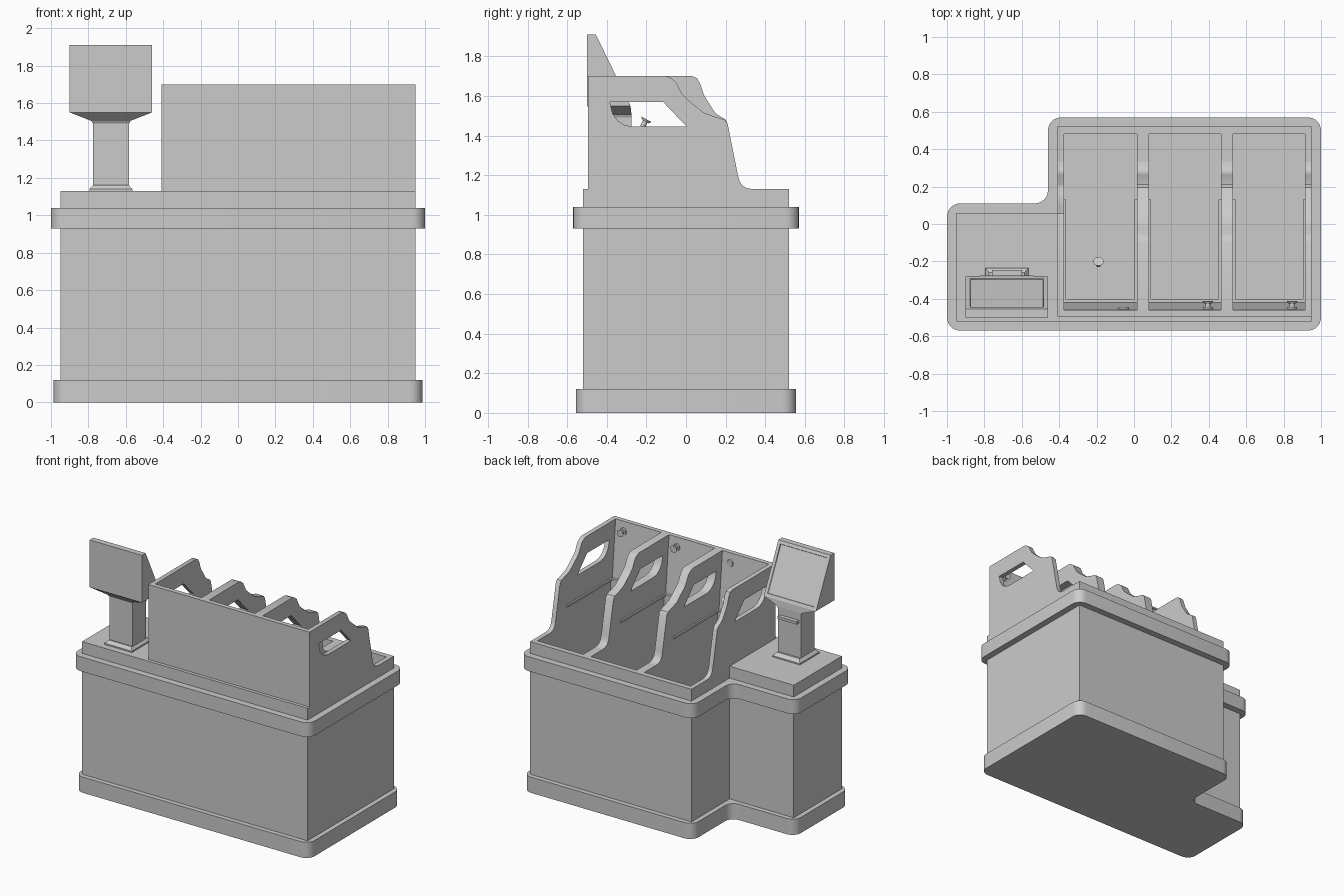
import bpy, bmesh, math
from mathutils import Matrix, Vector

if "Cube" in bpy.data.objects:
    bpy.data.objects.remove(bpy.data.objects["Cube"])

SIDEWAYS = Matrix(((0, 0, 1, 0), (1, 0, 0, 0), (0, 1, 0, 0), (0, 0, 0, 1)))


def plate(name, loops, a, b, sideways=False):
    """Filled outline with holes, extruded a..b along z (or along x when sideways)."""
    cu = bpy.data.curves.new(name, 'CURVE')
    cu.dimensions, cu.fill_mode, cu.extrude = '2D', 'BOTH', (b - a) / 2
    for pts in loops:
        sp = cu.splines.new('POLY')
        sp.points.add(len(pts) - 1)
        for p, q in zip(sp.points, pts):
            p.co = (q[0], q[1], 0, 1)
        sp.use_cyclic_u = True
    ob = bpy.data.objects.new(name, cu)
    bpy.context.collection.objects.link(ob)
    bpy.ops.object.select_all(action='DESELECT')
    ob.select_set(True)
    bpy.context.view_layer.objects.active = ob
    bpy.ops.object.convert(target='MESH')
    ob = bpy.context.view_layer.objects.active
    m = Matrix.Translation((0, 0, (a + b) / 2))
    ob.data.transform(SIDEWAYS @ m if sideways else m)
    bm = bmesh.new()
    bm.from_mesh(ob.data)
    bmesh.ops.remove_doubles(bm, verts=bm.verts, dist=1e-5)
    bmesh.ops.recalc_face_normals(bm, faces=bm.faces)
    bm.to_mesh(ob.data)
    bm.free()
    bpy.ops.object.shade_smooth_by_angle(angle=math.radians(32))
    return ob


def finish(name, bm):
    bmesh.ops.recalc_face_normals(bm, faces=bm.faces)
    me = bpy.data.meshes.new(name)
    bm.to_mesh(me)
    bm.free()
    ob = bpy.data.objects.new(name, me)
    bpy.context.collection.objects.link(ob)
    return ob


def frustum(name, lo, hi, z0, z1):
    """Block between two rectangles (x0, x1, y0, y1)."""
    bm = bmesh.new()
    rings = []
    for (x0, x1, y0, y1), z in ((lo, z0), (hi, z1)):
        rings.append([bm.verts.new(p) for p in
                      ((x0, y0, z), (x1, y0, z), (x1, y1, z), (x0, y1, z))])
    bm.faces.new(rings[0])
    bm.faces.new(rings[1])
    for i in range(4):
        j = (i + 1) % 4
        bm.faces.new((rings[0][i], rings[0][j], rings[1][j], rings[1][i]))
    return finish(name, bm)


def ell(d, r=0):
    """Counter footprint grown by d, corners rounded by r."""
    x, y = 0.95 + d, 0.52 + d
    pts = [Vector(p) for p in ((-x, -y), (x, -y), (x, y), (-0.41 - d, y),
                               (-0.41 - d, 0.06 + d), (-x, 0.06 + d))]
    if not r:
        return pts
    out = []
    for i, p in enumerate(pts):
        u = (pts[i - 1] - p).normalized() * r
        v = (pts[(i + 1) % 6] - p).normalized() * r
        for k in range(7):
            t = k / 6 * math.pi / 2
            out.append(p + u * (1 - math.sin(t)) + v * (1 - math.cos(t)))
    return out


def rect(x0, x1, y0, y1):
    return [(x0, y0), (x1, y0), (x1, y1), (x0, y1)]


# Counter body with three sunken bagging bays
BAYS = [(-0.375, 0.015), (0.08, 0.465), (0.53, 0.915)]
FLOOR = 0.8
plate("counter_lower_body", [ell(0)], 0.01, FLOOR)
plate("counter_upper_body", [ell(0)] + [rect(a, b, -0.40, 0.48) for a, b in BAYS],
      FLOOR, 1.13)

# Base plinth and bumper trim
plate("base_plinth", [ell(0.036, 0.07)], 0, 0.12)
plate("bumper_trim", [ell(0.05, 0.07), ell(-0.004)], 0.93, 1.04)

# Front panel with sloped inner face and ledge
plate("front_panel", [[(-0.495, 1.13), (-0.495, 1.70), (-0.46, 1.70), (-0.42, 1.27),
                       (-0.40, 1.27), (-0.40, 1.13)]], -0.409, 0.949, True)

# Bay dividers with handle openings
window = [(-0.385, 1.57), (-0.116, 1.57), (0.003, 1.445), (-0.27, 1.445),
          (-0.31, 1.453), (-0.345, 1.475), (-0.37, 1.51)]
foot = [(0.21, 1.46), (0.262, 1.20), (0.27, 1.17), (0.285, 1.147), (0.305, 1.135), (0.335, 1.13)]
low_top = [(-0.494, 1.13), (-0.494, 1.70), (-0.10, 1.70), (-0.075, 1.69), (-0.05, 1.67),
           (-0.02, 1.61), (0.01, 1.58), (0.09, 1.515), (0.13, 1.50), (0.195, 1.48)]
high_top = [(-0.494, 1.13), (-0.494, 1.70), (0.03, 1.70), (0.055, 1.69), (0.07, 1.665),
            (0.09, 1.605), (0.14, 1.525), (0.16, 1.505), (0.20, 1.48)]
for i, (a, b) in enumerate([(-0.41, -0.375), (0.015, 0.08), (0.465, 0.53), (0.915, 0.95)]):
    plate(f"bay_divider_{i + 1}", [(high_top if i == 0 else low_top) + foot, window], a, b, True)

# Thin rails along both sides of each bay
for i, (a, b) in enumerate(BAYS):
    for side, x0, x1 in (("left", a, a + 0.012), ("right", b - 0.012, b)):
        r = (x0, x1, -0.41, 0.13)
        frustum(f"bay_{i + 1}_{side}_rail", r, r, 1.255, 1.27)


# Bag hooks: a turned profile; one knob has come loose
def turned(name, steps, loc, axis):
    bm = bmesh.new()
    for h0, h1, r0, r1 in steps:
        bmesh.ops.create_cone(bm, cap_ends=True, segments=12, radius1=r0, radius2=r1,
                              depth=h1 - h0, matrix=Matrix.Translation((0, 0, (h0 + h1) / 2)))
    rot = Vector(axis).to_track_quat('Z', 'Y').to_matrix().to_4x4()
    bm.transform(Matrix.Translation(loc) @ rot)
    return finish(name, bm)


washer = [(-0.01, 0.01, 0.03, 0.026)]
knob = [(0, 0.03, 0.013, 0.013), (0.03, 0.042, 0.02, 0.028)]
for i, x in enumerate((-0.055, 0.395, 0.845)):
    turned(f"bag_hook_{i + 1}", washer + (knob if i else []), (x, -0.455, 1.625), (0, 1, 0))
turned("loose_hook_knob", knob, (-0.19, -0.22, 1.445), (0, 0.5, 0.9))

# Register stand
frustum("stand_foot", (-0.795, -0.565, -0.47, -0.235), (-0.795, -0.565, -0.47, -0.235), 1.125, 1.14)
frustum("stand_foot_collar", (-0.795, -0.565, -0.47, -0.235), (-0.775, -0.585, -0.45, -0.26), 1.14, 1.162)
P = (-0.775, -0.582, -0.44, -0.275)
frustum("stand_pole", P, P, 1.15, 1.50)
frustum("card_slot", (-0.76, -0.60, -0.30, -0.245), (-0.76, -0.60, -0.30, -0.245), 1.425, 1.445)

# Monitor: wedge housing with an inset screen, tapering neck below
mon = plate("monitor", [[(-0.50, 1.55), (-0.50, 1.91), (-0.455, 1.91), (-0.28, 1.55)]],
            -0.90, -0.46, True)
bm = bmesh.new()
bm.from_mesh(mon.data)
bmesh.ops.dissolve_limit(bm, angle_limit=0.01, verts=bm.verts, edges=bm.edges)
bm.normal_update()
screen = [f for f in bm.faces if f.normal.y > 0.5]
bmesh.ops.inset_region(bm, faces=screen, thickness=0.033, depth=0)
bmesh.ops.inset_region(bm, faces=screen, thickness=0.003, depth=-0.006)
bm.to_mesh(mon.data)
bm.free()
frustum("monitor_neck", (-0.785, -0.575, -0.45, -0.275), (-0.90, -0.46, -0.50, -0.28), 1.505, 1.55)
frustum("neck_collar", P, (-0.785, -0.575, -0.45, -0.275), 1.49, 1.505)
